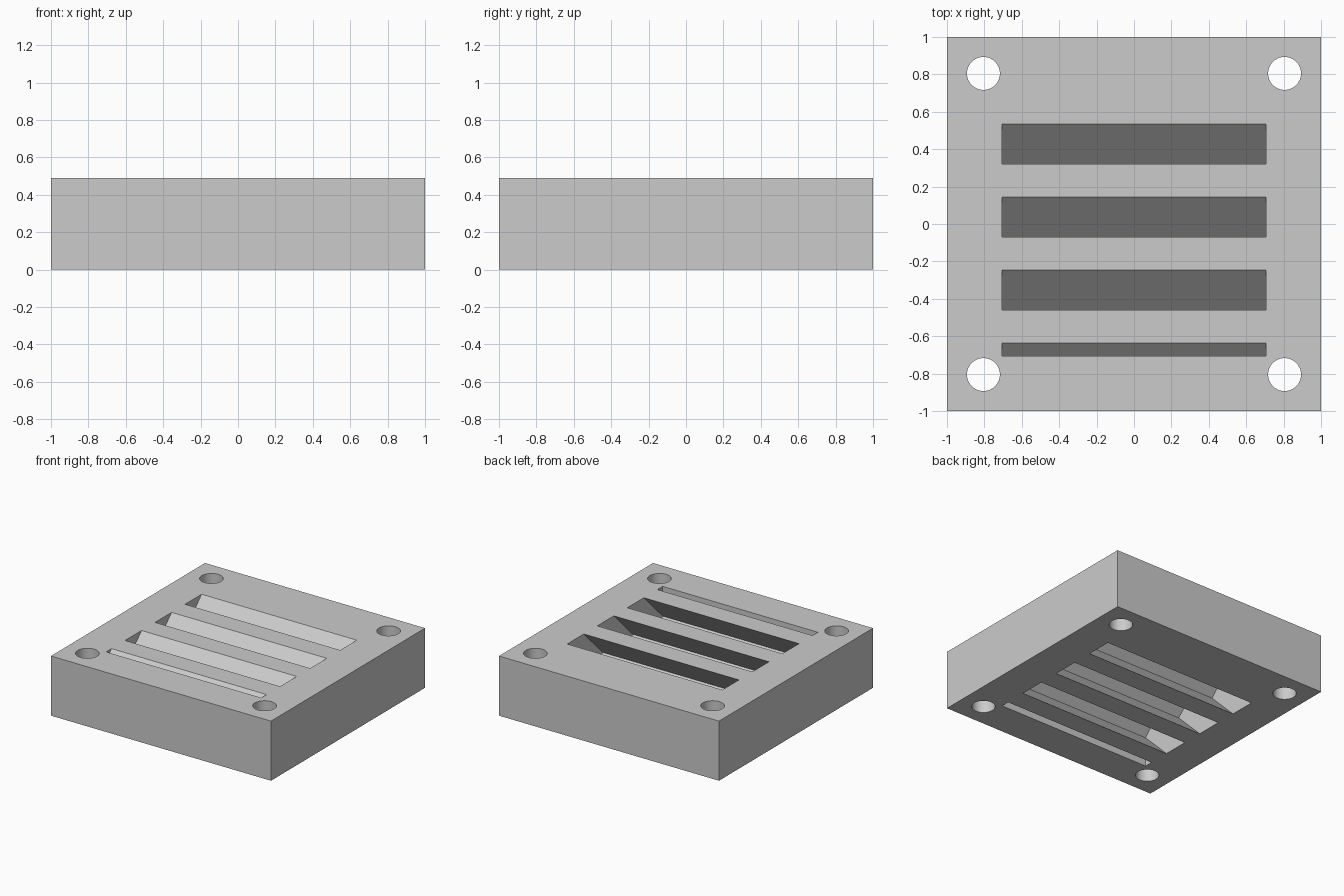
import bpy, bmesh, math
from mathutils import Matrix, Vector

cube = bpy.data.objects.get("Cube")
if cube:
    bpy.data.objects.remove(cube, do_unlink=True)

HEIGHT = 0.49
MID = HEIGHT / 2
INNER = 0.705          # half size of the slotted area
GAP, PITCH = 0.215, 0.39
OVER = 0.01            # how far cutters pass the surfaces

grey = bpy.data.materials.new("plain grey")
grey.use_nodes = True
grey.diffuse_color = (0.6, 0.6, 0.6, 1)
grey.node_tree.nodes["Principled BSDF"].inputs["Base Color"].default_value = (0.6, 0.6, 0.6, 1)


def make_object(name, bm):
    bmesh.ops.recalc_face_normals(bm, faces=bm.faces)
    mesh = bpy.data.meshes.new(name)
    bm.to_mesh(mesh)
    bm.free()
    mesh.materials.append(grey)
    obj = bpy.data.objects.new(name, mesh)
    bpy.context.scene.collection.objects.link(obj)
    return obj


def add_prism(bm, profile):
    """Extrude a (y, z) profile along x across the slotted area."""
    face = bm.faces.new([bm.verts.new((-INNER, y, z)) for y, z in profile])
    new = bmesh.ops.extrude_face_region(bm, geom=[face])["geom"]
    verts = [v for v in new if isinstance(v, bmesh.types.BMVert)]
    bmesh.ops.translate(bm, verts=verts, vec=Vector((2 * INNER, 0, 0)))


# Solid block
bm = bmesh.new()
bmesh.ops.create_cube(bm, size=1, matrix=Matrix.Translation((0, 0, MID))
                      @ Matrix.Diagonal((2, 2, HEIGHT, 1)))
block = make_object("vent_block", bm)

# Chevron slots: 45 degrees forward to mid height, then back again
bm = bmesh.new()
top, bottom = HEIGHT + OVER, -OVER
for i in range(3):
    y = 0.32 - i * PITCH
    add_prism(bm, [(y + OVER, top), (y - MID, MID), (y + OVER, bottom),
                   (y + GAP + OVER, bottom), (y + GAP - MID, MID), (y + GAP + OVER, top)])

# Narrow front slot, closed by the inner wall, on top and underneath
lip = 0.07
add_prism(bm, [(-INNER, HEIGHT - lip), (-INNER, top), (-INNER + lip + OVER, top)])
add_prism(bm, [(-INNER, lip), (-INNER, bottom), (-INNER + lip + OVER, bottom)])

# Corner bolt holes
for sx in (-1, 1):
    for sy in (-1, 1):
        bmesh.ops.create_cone(bm, cap_ends=True, segments=64, radius1=0.088, radius2=0.088,
                              depth=1, matrix=Matrix.Translation((sx * 0.805, sy * 0.805, MID)))
cutter = make_object("slot_and_hole_cutter", bm)
cutter.hide_render = True

# Cut the block
cut = block.modifiers.new("cut", "BOOLEAN")
cut.operation = "DIFFERENCE"
cut.solver = "EXACT"
cut.object = cutter
bpy.ops.object.select_all(action="DESELECT")
block.select_set(True)
bpy.context.view_layer.objects.active = block
bpy.ops.object.modifier_apply(modifier=cut.name)
bpy.data.objects.remove(cutter, do_unlink=True)
bpy.ops.object.shade_smooth_by_angle(angle=math.radians(30))
